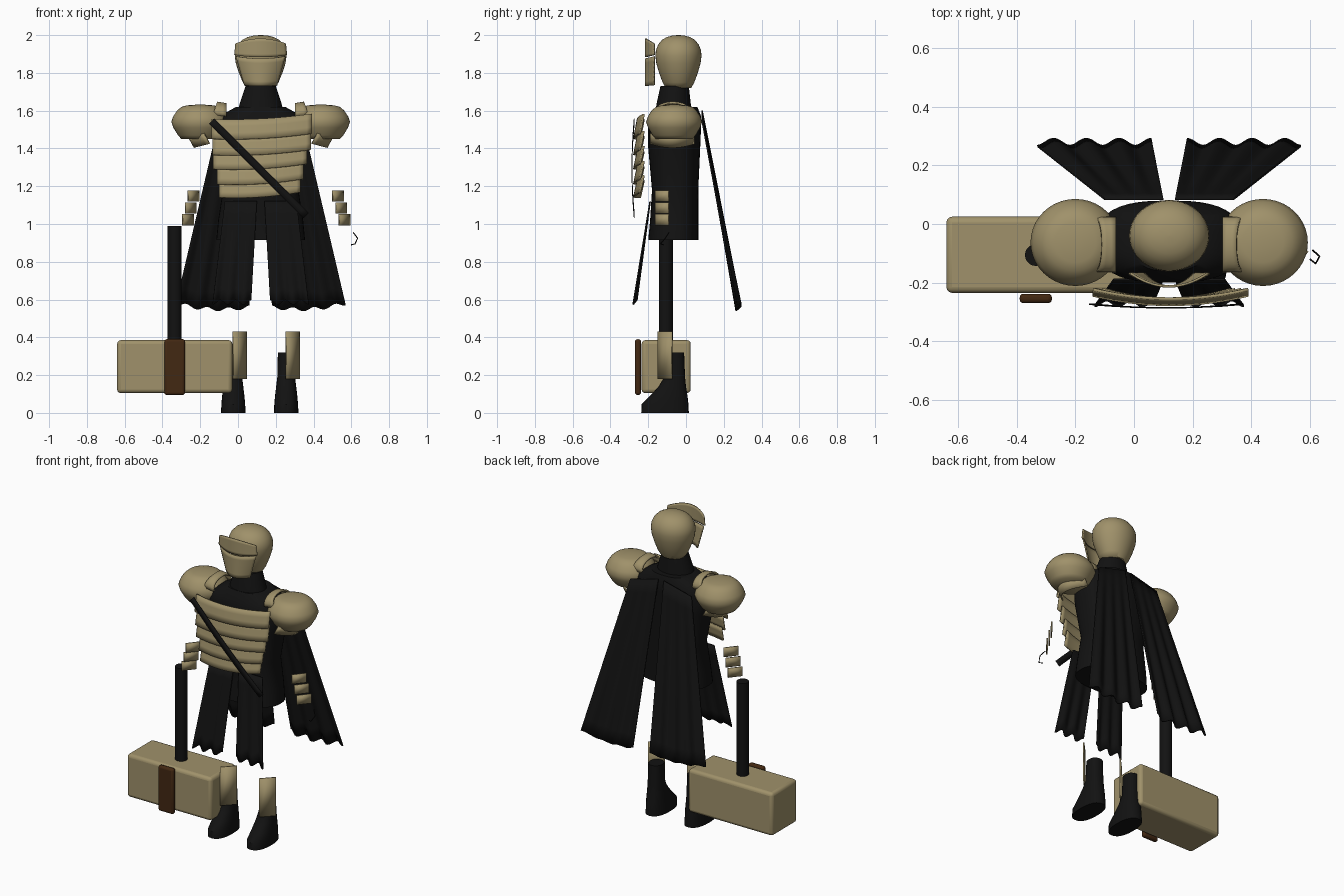
import bpy, bmesh, math
from mathutils import Vector

if "Cube" in bpy.data.objects:
    bpy.data.objects.remove(bpy.data.objects["Cube"], do_unlink=True)

MID = 0.12  # the figure's own centre line


def material(name, rgb):
    m = bpy.data.materials.new(name)
    m.use_nodes = True
    m.diffuse_color = (*rgb, 1)
    m.node_tree.nodes["Principled BSDF"].inputs["Base Color"].default_value = (*rgb, 1)
    return m


TAN = material("tan_armour", (0.35, 0.285, 0.145))
BLACK = material("black_cloth", (0.006, 0.006, 0.006))
BROWN = material("brown_leather", (0.055, 0.021, 0.006))


def finish(name, bm, mat, thick=0, bevel=0, angle=40):
    bmesh.ops.recalc_face_normals(bm, faces=bm.faces)
    mesh = bpy.data.meshes.new(name)
    bm.to_mesh(mesh)
    bm.free()
    ob = bpy.data.objects.new(name, mesh)
    bpy.context.collection.objects.link(ob)
    mesh.materials.append(mat)
    if thick:
        mod = ob.modifiers.new("thickness", "SOLIDIFY")
        mod.thickness, mod.offset = thick, 0
    if bevel:
        mod = ob.modifiers.new("bevel", "BEVEL")
        mod.width, mod.segments = bevel, 3
    bpy.ops.object.select_all(action="DESELECT")
    ob.select_set(True)
    bpy.context.view_layer.objects.active = ob
    bpy.ops.object.shade_smooth_by_angle(angle=math.radians(angle))
    return ob


def sheet(name, fn, nu, nv, mat, thick):
    """Thin surface through fn(u, v), with u and v from 0 to 1."""
    bm = bmesh.new()
    rows = [[bm.verts.new(fn(i / nu, j / nv)) for i in range(nu + 1)] for j in range(nv + 1)]
    for a, b in zip(rows, rows[1:]):
        for i in range(nu):
            bm.faces.new((a[i], a[i + 1], b[i + 1], b[i]))
    return finish(name, bm, mat, thick)


def loft(name, sections, mat, x=0, n=40, power=1, angle=40):
    """Closed body through rings (z, half width, y front, y back)."""
    bm = bmesh.new()
    rings = []
    for z, rx, y0, y1 in sections:
        ring = []
        for i in range(n):
            t = 2 * math.pi * i / n
            c, s = [math.copysign(abs(q) ** power, q) for q in (math.cos(t), math.sin(t))]
            ring.append(bm.verts.new((x + rx * c, (y0 + y1) / 2 + (y1 - y0) / 2 * s, z)))
        rings.append(ring)
    for a, b in zip(rings, rings[1:]):
        for i in range(n):
            bm.faces.new((a[i], a[(i + 1) % n], b[(i + 1) % n], b[i]))
    bm.faces.new(rings[0])
    bm.faces.new(rings[-1])
    return finish(name, bm, mat, angle=angle)


def box(name, lo, hi, mat, bevel):
    bm = bmesh.new()
    bmesh.ops.create_cube(bm, size=1)
    lo, hi = Vector(lo), Vector(hi)
    for v in bm.verts:
        v.co = Vector(a * b for a, b in zip(v.co, hi - lo)) + (lo + hi) / 2
    return finish(name, bm, mat, bevel=bevel)


def lerp(a, b, t):
    return a + (b - a) * t


# Head, neck and torso
HEAD_Y, HEAD_R = -0.04, 0.122
head = [(1.72, 0.55), (1.75, 0.69), (1.80, 0.84), (1.85, 0.96), (1.89, 1.0), (1.92, 0.98),
        (1.95, 0.88), (1.975, 0.71), (1.99, 0.5), (1.998, 0.25), (2.0, 0.02)]
loft("head", [(z, 0.137 * k, HEAD_Y - HEAD_R * k, HEAD_Y + HEAD_R * k) for z, k in head],
     TAN, MID, angle=60)
loft("neck", [(1.58, 0.125, -0.165, 0.03), (1.64, 0.11, -0.155, 0.025),
              (1.73, 0.08, -0.135, 0.015)], BLACK, MID)
loft("torso", [(0.915, 0.235, -0.2, 0.065), (1.02, 0.225, -0.19, 0.065),
               (1.18, 0.2, -0.18, 0.065), (1.4, 0.24, -0.2, 0.075), (1.52, 0.25, -0.2, 0.08),
               (1.57, 0.22, -0.19, 0.08), (1.62, 0.13, -0.16, 0.06)], BLACK, MID, power=0.75)

# Visor: curved brow plate above a tapering face plate


def visor(name, w_low, w_top, z_low, z_top, rise_low, rise_top):
    def fn(u, v):
        s = 2 * u - 1
        arch = lerp(rise_low, rise_top, v) * (1 - s * s)
        return (MID + s * lerp(w_low, w_top, v), -0.213 + 0.045 * s * s,
                lerp(z_low, z_top, v) + arch)
    return sheet(name, fn, 20, 6, TAN, 0.008)


visor("visor_brow", 0.138, 0.132, 1.895, 1.955, -0.012, 0.027)
visor("visor_face", 0.085, 0.13, 1.735, 1.888, -0.005, -0.012)

# Chest: five overlapping curved plates, each flaring at its lower edge
plates = [(-0.14, 0.39, 1.455, 1.56), (-0.135, 0.385, 1.37, 1.47), (-0.13, 0.365, 1.295, 1.39),
          (-0.11, 0.345, 1.215, 1.31), (-0.10, 0.33, 1.145, 1.235)]
for i, (x0, x1, z0, z1) in enumerate(plates):
    def plate(u, v):
        s = 2 * u - 1
        sag = 0.014 * s + 0.012 * s * s - 0.003
        return (lerp(x0, x1, u), lerp(-0.275, -0.255, v) + 0.032 * s * s, lerp(z0, z1, v) + sag)
    sheet(f"chest_plate_{i + 1}", plate, 20, 3, TAN, 0.01)

# Diagonal chest strap


def strap(u, v):
    w = lerp(-0.02, 0.02, v)
    return (lerp(-0.14, 0.36, u) + w * 0.7, -0.286 + 0.012 * (2 * u - 1) ** 2,
            lerp(1.545, 1.045, u) + w * 0.7)


sheet("chest_strap", strap, 20, 1, BLACK, 0.004)

for side, s in (("left", 1), ("right", -1)):
    # Pauldron with an inner collar plate and a lower lame
    px = MID + s * 0.32
    rim = [(1.45, 0.1), (1.47, 0.118), (1.51, 0.142), (1.54, 0.153), (1.57, 0.143),
           (1.6, 0.123), (1.62, 0.1), (1.628, 0.07), (1.632, 0.02)]
    loft(f"{side}_pauldron", [(z, r, -0.063 - r * 0.97, -0.063 + r * 0.97) for z, r in rim],
         TAN, px, angle=70)

    def collar(u, v):
        a = math.pi * u
        return (MID + s * lerp(0.182, 0.25 - 0.02 * math.sin(a), v), -0.07 - 0.09 * math.cos(a),
                1.57 + 0.065 * math.sin(a) ** 0.7 + 0.008 * v)
    sheet(f"{side}_shoulder_collar", collar, 16, 3, TAN, 0.01)

    def lame(u, v):
        q = 2 * u - 1
        return (MID + s * (lerp(0.27, 0.3, v) + 0.08 * (1 - q * q)), -0.073 + 0.115 * q,
                lerp(1.405, 1.46, v) + 0.02 * q * q)
    sheet(f"{side}_shoulder_lame", lame, 16, 2, TAN, 0.008)

    # Cape half at the back, rippled towards the hem
    def cape(u, v):
        wave = math.cos(u * 7 * math.pi)
        return (MID + s * lerp(lerp(0.02, 0.06, v), lerp(0.22, 0.45, v), u),
                lerp(0.085, 0.278, v) + 0.012 * v * wave,
                lerp(1.6 - 0.05 * u, 0.56, v) + v * (0.01 * wave - 0.02 * math.sin(math.pi * u)
                                                     + 0.02 * u))
    sheet(f"{side}_cape", cape, 42, 12, BLACK, 0.008)

    # Front skirt panel
    def skirt(u, v):
        wave = math.cos(u * 5 * math.pi)
        return (MID + s * lerp(lerp(0.02, 0.05, v), lerp(0.19, 0.255, v), u),
                lerp(-0.19, -0.27, v) + 0.01 * v * wave, lerp(1.12, 0.585, v) + 0.012 * v * wave)
    sheet(f"{side}_skirt_panel", skirt, 30, 8, BLACK, 0.008)

    # Boot: round shaft flowing into a long toe
    shift = 0 if s > 0 else -0.28
    loft(f"{side}_boot", [(0, 0.065, -0.237, 0.015), (0.045, 0.063, -0.235, 0.013),
                          (0.09, 0.059, -0.19, 0.008), (0.14, 0.053, -0.145, 0.0),
                          (0.19, 0.047, -0.115, -0.005), (0.32, 0.044, -0.107, -0.01)],
         BLACK, 0.255 + shift, n=24, power=0.85)

    # Shin guard and three forearm plates, flat and set diagonally
    def guard(name, x0, x1, y0, y1, z0, z1):
        sheet(name, lambda u, v: (lerp(x0, x1, u), lerp(y0, y1, u), lerp(z0, z1, v)),
              2, 1, TAN, 0.008)
    guard(f"{side}_shin_guard", 0.255 + shift, 0.325 + shift, -0.148, -0.075, 0.18, 0.43)
    arm = 0.5 if s > 0 else -0.265
    for k in range(3):
        x = arm + (0.017 if s > 0 else -0.015) * k
        z = 1.118 - 0.063 * k
        guard(f"{side}_forearm_plate_{k + 1}", x + 0.002, x + 0.058, -0.162, -0.092, z, z + 0.06)

# Thin hook by the left hand
curve = bpy.data.curves.new("hand_hook", "CURVE")
curve.dimensions, curve.bevel_depth = "3D", 0.003
line = curve.splines.new("POLY")
line.points.add(3)
for p, co in zip(line.points, [(0.61, -0.09, 0.955), (0.633, -0.11, 0.925),
                               (0.62, -0.135, 0.895), (0.6, -0.12, 0.89)]):
    p.co = (*co, 1)
curve.materials.append(BLACK)
bpy.context.collection.objects.link(bpy.data.objects.new("hand_hook", curve))

# Great hammer
box("hammer_head", (-0.64, -0.235, 0.105), (-0.03, 0.025, 0.385), TAN, 0.02)
box("hammer_band", (-0.39, -0.27, 0.095), (-0.28, -0.238, 0.39), BROWN, 0.013)
loft("hammer_handle", [(0.37, 0.037, -0.143, -0.069), (0.99, 0.037, -0.143, -0.069)],
     BLACK, -0.335, n=20)
